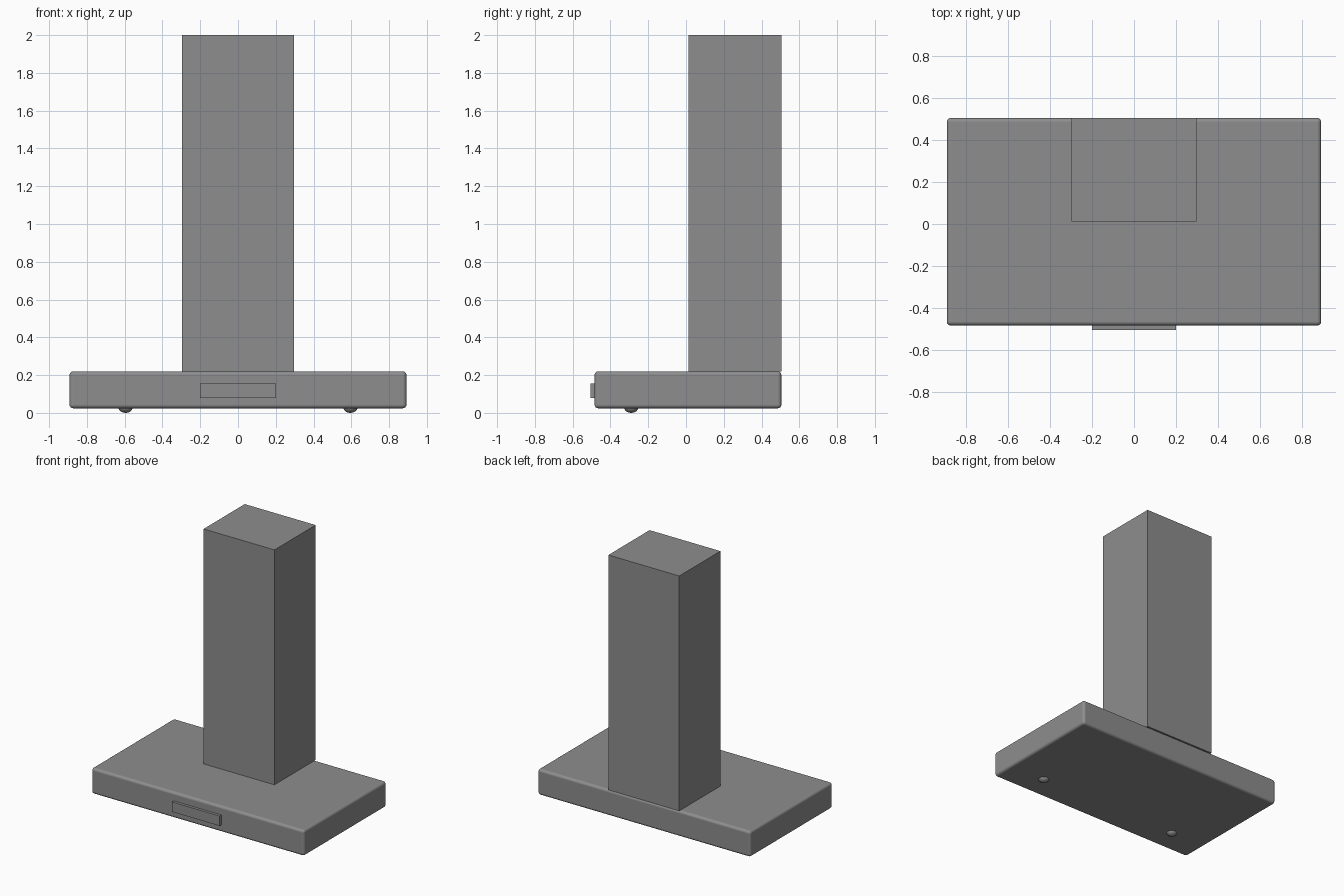
import bpy

if "Cube" in bpy.data.objects:
    bpy.data.objects.remove(bpy.data.objects["Cube"])

# Dark steel shared by every part
steel = bpy.data.materials.new("dark_steel")
steel.diffuse_color = (0.27, 0.27, 0.27, 1)
steel.use_nodes = True
steel.node_tree.nodes["Principled BSDF"].inputs["Base Color"].default_value = steel.diffuse_color


def box(name, x, y, z, bevel=0.0):
    """Box from (min, max) ranges, optionally with rounded edges."""
    bpy.ops.mesh.primitive_cube_add(size=1, location=[(a + b) / 2 for a, b in (x, y, z)])
    ob = bpy.context.object
    ob.name = name
    ob.scale = [b - a for a, b in (x, y, z)]
    bpy.ops.object.transform_apply(location=False, rotation=False, scale=True)
    ob.data.materials.append(steel)
    if bevel:
        bpy.ops.object.shade_smooth()
        mod = ob.modifiers.new("rounded_edges", 'BEVEL')
        mod.width = bevel
        mod.segments = 4
        mod.harden_normals = True  # keeps the large faces flat
        bpy.ops.object.modifier_apply(modifier=mod.name)
    return ob


# Wide hood body with softened edges
box("hood_body", (-0.892, 0.892), (-0.484, 0.505), (0.024, 0.22), bevel=0.02)

# Tall exhaust duct, flush with the back
box("chimney", (-0.297, 0.297), (0.012, 0.505), (0.22, 2.0))

# Control panel on the front
box("control_panel", (-0.2, 0.2), (-0.505, -0.47), (0.08, 0.155))

# Two lamps bulging from the underside
for side, x in (("left", -0.595), ("right", 0.595)):
    bpy.ops.mesh.primitive_uv_sphere_add(segments=24, ring_count=12, radius=1,
                                         location=(x, -0.29, 0.03))
    lamp = bpy.context.object
    lamp.name = side + "_lamp"
    lamp.scale = (0.038, 0.038, 0.03)
    bpy.ops.object.transform_apply(location=False, rotation=False, scale=True)
    lamp.data.materials.append(steel)
    bpy.ops.object.shade_smooth()
